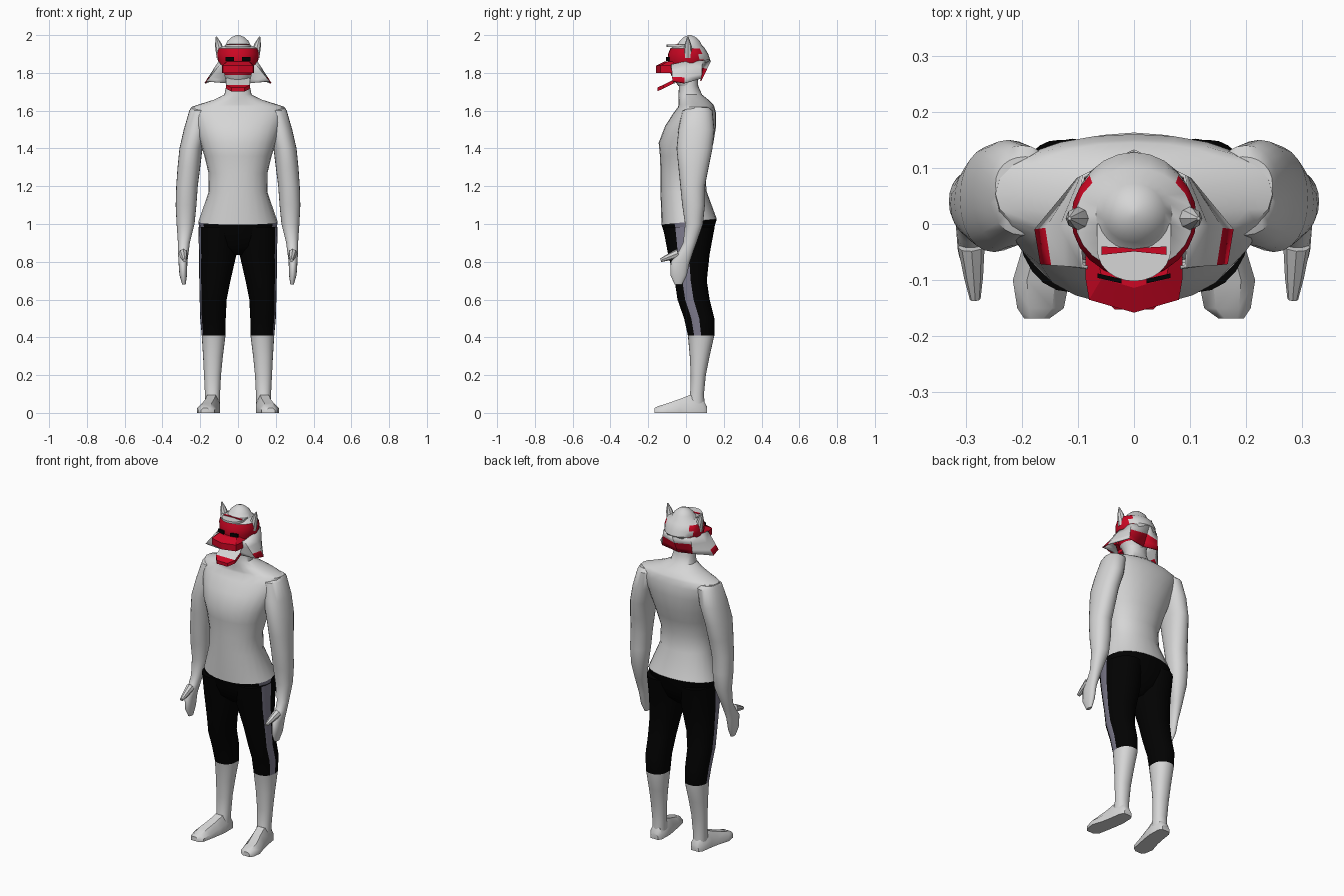
import bpy, bmesh, math
from mathutils import Vector

if "Cube" in bpy.data.objects:
    bpy.data.objects.remove(bpy.data.objects["Cube"])


def material(name, rgb):
    m = bpy.data.materials.new(name)
    m.diffuse_color = (*rgb, 1)
    m.use_nodes = True
    m.node_tree.nodes["Principled BSDF"].inputs["Base Color"].default_value = m.diffuse_color
    return m


MATS = [material("light grey", (0.67, 0.67, 0.67)), material("black", (0.0006, 0.0006, 0.0006)),
        material("stripe grey", (0.21, 0.2, 0.27)), material("red", (0.61, 0.002, 0.017))]
GREY, BLACK, STRIPE, RED = range(4)


def oval(z, x0, x1, y0, y1, s=1, n=24, p=2.15, tilt=0.0):
    """Rounded horizontal ring; the first point faces outward on side s."""
    pts = []
    for k in range(n):
        a = 2 * math.pi * k / n
        c, d = math.cos(a), math.sin(a)
        x = (x0 + x1) / 2 + (x1 - x0) / 2 * math.copysign(abs(c) ** (2 / p), c)
        y = (y0 + y1) / 2 + (y1 - y0) / 2 * math.copysign(abs(d) ** (2 / p), d)
        pts.append((s * x, y, z + tilt * y))
    return pts


def loft(name, rings, rule=GREY, closed=True, cap=True, angle=40, thick=0):
    """Skin rings of points; rule gives the colour from ring, segment and centre."""
    bm = bmesh.new()
    vs = [[bm.verts.new(p) for p in r] for r in rings]
    n = len(rings[0])
    for i in range(len(vs) - 1):
        for j in range(n if closed else n - 1):
            k = (j + 1) % n
            f = bm.faces.new((vs[i][j], vs[i][k], vs[i + 1][k], vs[i + 1][j]))
            f.material_index = rule if isinstance(rule, int) else rule(i, j, f.calc_center_median())
    if cap:
        for i, r in ((0, vs[0]), (len(vs) - 2, vs[-1])):
            f = bm.faces.new(r)
            f.material_index = rule if isinstance(rule, int) else rule(i, 5, f.calc_center_median())
    bmesh.ops.recalc_face_normals(bm, faces=bm.faces)
    me = bpy.data.meshes.new(name)
    bm.to_mesh(me)
    bm.free()
    for m in MATS:
        me.materials.append(m)
    ob = bpy.data.objects.new(name, me)
    bpy.context.collection.objects.link(ob)
    if thick:
        mod = ob.modifiers.new("thickness", "SOLIDIFY")
        mod.thickness = thick
        mod.offset = 0
    bpy.ops.object.select_all(action='DESELECT')
    ob.select_set(True)
    bpy.context.view_layer.objects.active = ob
    bpy.ops.object.shade_smooth_by_angle(angle=math.radians(angle))
    return ob


def prism(name, outline, z0, z1, mat, shrink=1.0):
    """Flat-sided slab from an xy outline."""
    return loft(name, [[(x, y, z0) for x, y in outline],
                       [(x * shrink, y * shrink, z1) for x, y in outline]], mat, angle=20)


def spike(name, base, tip, r, mat, blunt=.12, n=8):
    """Tapered cone from base to tip."""
    b, t = Vector(base), Vector(tip)
    q = (t - b).to_track_quat('Z', 'Y')
    ring = [q @ Vector((math.cos(2 * math.pi * k / n), math.sin(2 * math.pi * k / n), 0)) for k in range(n)]
    return loft(name, [[b + v * r for v in ring], [b.lerp(t, .6) + v * r * .7 for v in ring],
                       [t + v * r * blunt for v in ring]], mat)


# Torso with shoulders and neck: height, half width, front, back
torso = [(1.17, .155, -.135, .11), (1.27, .156, -.135, .1), (1.36, .178, -.138, .125),
         (1.43, .2, -.145, .145), (1.52, .23, -.11, .16), (1.585, .25, -.068, .16),
         (1.62, .247, -.042, .15), (1.632, .21, -.04, .145), (1.657, .13, -.04, .12),
         (1.685, .072, -.04, .085), (1.73, .063, -.037, .065), (1.80, .063, -.035, .06)]
hem = oval(1.01, -.21, .21, -.13, .163, tilt=.1)
loft("torso", [hem] + [oval(z, -w, w, a, b) for z, w, a, b in torso])

# Hips of the shorts
hips = [(.95, .2, -.115, .14), (.88, .17, -.09, .11), (.835, .07, -.04, .06)]
loft("shorts_hips", [hem] + [oval(z, -w, w, a, b) for z, w, a, b in hips],
     lambda i, j, c: STRIPE if i == 0 and j in (22, 23, 12, 13) else BLACK)

LEG = [(.985, .01, .209, -.122, .152), (.84, .008, .207, -.095, .125), (.7, .04, .205, -.06, .11),
       (.6, .06, .203, -.045, .125), (.5, .065, .2, -.01, .15), (.41, .066, .192, .01, .15),
       (.3, .08, .185, .02, .125), (.2, .09, .18, .025, .105), (.1, .095, .175, .022, .095),
       (.03, .097, .175, .0, .1)]
ARM = [(1.618, .14, .247, .02, .12), (1.6, .14, .258, -.02, .14), (1.5, .16, .287, -.04, .15),
       (1.4, .188, .31, -.05, .14), (1.3, .2, .32, -.04, .12), (1.2, .213, .327, -.03, .1),
       (1.1, .22, .33, -.02, .1), (1.0, .23, .325, -.005, .09), (.9, .255, .318, -.015, .055),
       (.86, .26, .318, -.035, .04), (.8, .268, .315, -.08, .02), (.73, .27, .31, -.083, .005),
       (.68, .277, .296, -.06, -.02)]
# Foot sections from heel to toe: y, inner x, outer x, height
FOOT = [(.11, .11, .16, .035), (.09, .097, .175, .07), (.02, .095, .185, .095), (-.03, .102, .195, .075),
        (-.1, .115, .216, .05), (-.15, .125, .208, .035), (-.168, .15, .196, .025)]


def leg_colour(i, j, c):
    if c.z < .41:
        return GREY
    return STRIPE if j in (22, 23) else BLACK


def neck_guard_colour(i, j, c):
    """Red back panel and red corner tips."""
    return RED if (i >= 1 and j == 3) or (i == 2 and j == 1) else GREY


for side, s in (("left", 1), ("right", -1)):
    # Limbs
    loft(side + "_leg", [oval(*r, s=s) for r in LEG], leg_colour)
    loft(side + "_arm", [oval(*r, s=s) for r in ARM])
    spike(side + "_thumb", (s * .29, -.04, .845), (s * .283, -.134, .808), .024, GREY, .4)
    loft(side + "_foot", [[(s * a, y, 0), (s * b, y, 0), (s * b, y, h * .5),
                           (s * (b - (b - a) * .25), y, h), (s * (a + (b - a) * .25), y, h),
                           (s * a, y, h * .5)] for y, a, b, h in FOOT])
    # Horn and eye
    spike(side + "_horn", (s * .088, .01, 1.885), (s * .115, .01, 1.992), .026, GREY)
    prism(side + "_eye", [(s * .022, -.106), (s * .065, -.096), (s * .065, -.088), (s * .022, -.098)],
          1.864, 1.883, BLACK)
    # Flared cheek and neck guard, closed in front
    top = [(.08, -.078, 1.84), (.092, -.075, 1.845), (.1, .0, 1.86), (.09, .085, 1.865), (0, .13, 1.865)]
    low = [(.06, -.06, 1.745), (.165, -.07, 1.755), (.175, -.01, 1.745), (.1, .08, 1.77), (0, .078, 1.757)]
    rows = [[(s * (a[0] + (b[0] - a[0]) * t), a[1] + (b[1] - a[1]) * t, a[2] + (b[2] - a[2]) * t)
             for a, b in zip(top, low)] for t in (0, .4, .74, 1)]
    loft(side + "_neck_guard", rows, neck_guard_colour, closed=False, cap=False, thick=.006)

# Masked head with red face and temples
head = [(1.73, .06, -.04, .05), (1.79, .075, -.08, .075), (1.83, .095, -.09, .1),
        (1.87, .108, -.098, .128), (1.90, .112, -.095, .118), (1.93, .105, -.083, .1),
        (1.945, .068, -.05, .085), (1.97, .055, -.033, .072), (1.99, .032, -.012, .05),
        (2.0, .006, .013, .027)]
loft("masked_head", [oval(z, -w, w, a, b, p=2) for z, w, a, b in head],
     lambda i, j, c: RED if 1.79 < c.z < 1.935 and c.y < .075 else GREY)

# Upper beak and sloped bridge
beak = [(-.086, -.05), (-.086, -.1), (-.08, -.135), (0, -.158), (.08, -.135), (.086, -.1), (.086, -.05)]
prism("upper_beak", beak, 1.8, 1.838, RED)
prism("beak_bridge", beak, 1.838, 1.86, RED, .72)

# Open lower jaw: red outside and lip, grey inside
jaw = [(.0, .045, 1.79), (-.06, .064, 1.767), (-.12, .064, 1.737), (-.152, .035, 1.722)]
loft("lower_jaw", [[(-w, y, z - .02), (w, y, z - .02), (w, y, z), (-w, y, z)] for y, w, z in jaw],
     lambda i, j, c: GREY if j == 2 and i < 2 else RED, angle=20)

# Cap brim with its red band
brim = [(.066 * math.cos(a), -.045 + .057 * math.sin(a))
        for a in [math.pi + math.pi * k / 12 for k in range(13)]]
prism("brim", brim + [(.066, .0), (-.066, .0)], 1.938, 1.95, GREY)
prism("brim_band", [(-.058, -.055), (0, -.049), (.058, -.055), (.058, -.04), (0, -.043), (-.058, -.04)],
      1.95, 1.953, RED)
